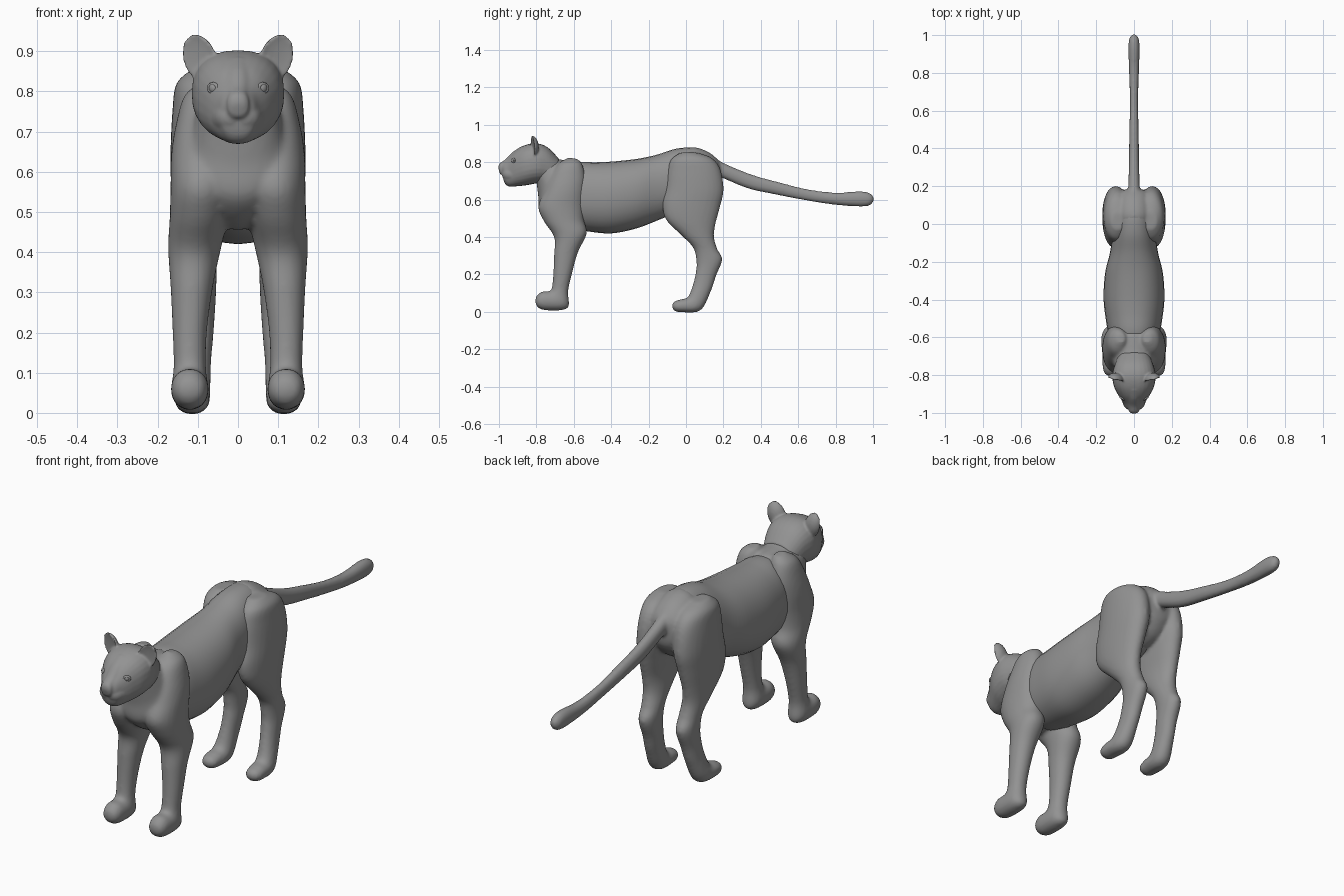
import bpy, bmesh, math
from mathutils import Vector, Matrix

SIDES, STEPS = 28, 5

fur = bpy.data.materials.new("grey_fur")
fur.diffuse_color = (0.29, 0.29, 0.29, 1)


def finish(bm, name, mirror=False, voxel=0, smooth=0):
    """Make the object; with a voxel size its overlapping lofts melt into one skin."""
    bmesh.ops.recalc_face_normals(bm, faces=bm.faces)
    for f in bm.faces:
        f.smooth = True
    me = bpy.data.meshes.new(name)
    bm.to_mesh(me)
    bm.free()
    me.materials.append(fur)
    ob = bpy.data.objects.new(name, me)
    bpy.context.collection.objects.link(ob)
    if mirror:
        ob.modifiers.new("mirror", 'MIRROR').use_mirror_merge = False
    if voxel:
        rm = ob.modifiers.new("fuse", 'REMESH')
        rm.mode, rm.voxel_size, rm.use_smooth_shade = 'VOXEL', voxel, True
        sm = ob.modifiers.new("soften", 'SMOOTH')
        sm.factor, sm.iterations = .5, smooth


def spline(p, q, r, s, t):
    # Catmull-Rom blend of four rows
    return [0.5 * (2*b + (c-a)*t + (2*a-5*b+4*c-d)*t*t + (3*b-a-3*c+d)*t**3)
            for a, b, c, d in zip(p, q, r, s)]


def loft(bm, rings, pair=False, power=.95):
    """Each ring: edge A (y, z), opposite edge B (y, z), centre x, half width."""
    rows = []
    ext = [rings[0]] + rings + [rings[-1]]
    for i in range(len(rings) - 1):
        rows += [spline(*ext[i:i+4], k / STEPS) for k in range(STEPS)]
    rows.append(list(rings[-1]))
    for side in ((1, -1) if pair else (1,)):
        loops = []
        for ya, za, yb, zb, xc, rx in rows:
            a, b = Vector((xc * side, ya, za)), Vector((xc * side, yb, zb))
            mid, half = (a + b) / 2, (a - b) / 2
            loop = []
            for k in range(SIDES):
                t = 2 * math.pi * k / SIDES
                c, s = [math.copysign(abs(v) ** power, v) for v in (math.cos(t), math.sin(t))]
                loop.append(bm.verts.new(mid + half * c + Vector((rx * s, 0, 0))))
            loops.append(loop)
        for l, m in zip(loops, loops[1:]):
            for k in range(SIDES):
                n = (k + 1) % SIDES
                bm.faces.new((l[k], l[n], m[n], m[k]))
        bm.faces.new(loops[0])
        bm.faces.new(loops[-1])


# Ribcage, belly and loin
bm = bmesh.new()
loft(bm, [
    (-.66, .78, -.70, .50, 0, .08),
    (-.57, .80, -.62, .45, 0, .13),
    (-.48, .80, -.52, .43, 0, .15),
    (-.38, .805, -.40, .42, 0, .161),
    (-.25, .82, -.27, .445, 0, .153),
    (-.15, .842, -.15, .49, 0, .127),
    (-.05, .873, -.03, .54, 0, .112),
    (.05, .876, .06, .57, 0, .10),
    (.12, .84, .12, .62, 0, .07)], power=.92)
finish(bm, "torso")

# Neck and chest, flowing into shoulders, forelegs and paws
bm = bmesh.new()
loft(bm, [
    (-.76, .86, -.80, .70, 0, .085),
    (-.69, .82, -.79, .62, 0, .107),
    (-.63, .81, -.78, .53, 0, .125),
    (-.58, .80, -.69, .46, 0, .125),
    (-.54, .76, -.60, .46, 0, .10)])
loft(bm, [
    (-.63, .825, -.58, .818, .07, .022),
    (-.685, .79, -.555, .79, .083, .050),
    (-.725, .72, -.537, .72, .089, .065),
    (-.76, .64, -.537, .65, .090, .076),
    (-.79, .56, -.543, .56, .091, .077),
    (-.76, .485, -.545, .49, .097, .073),
    (-.705, .40, -.53, .42, .108, .066),
    (-.705, .31, -.577, .32, .115, .053),
    (-.71, .20, -.608, .21, .12, .043),
    (-.718, .125, -.630, .11, .12, .040),
    (-.737, .11, -.632, .02, .12, .046),
    (-.77, .109, -.74, .008, .12, .046),
    (-.797, .088, -.79, .022, .12, .034),
    (-.806, .066, -.806, .05, .12, .008)], True)
finish(bm, "forequarters", voxel=.008, smooth=8)

# Rump flowing into haunches, hocks, hind paws and the tail root
bm = bmesh.new()
loft(bm, [
    (.0, .87, .0, .58, 0, .10),
    (.05, .88, .06, .57, 0, .112),
    (.12, .855, .13, .60, 0, .10),
    (.172, .81, .175, .66, 0, .07),
    (.185, .76, .185, .70, 0, .02)])
loft(bm, [
    (-.03, .852, .06, .852, .085, .035),
    (-.08, .815, .14, .822, .091, .063),
    (-.10, .75, .185, .76, .092, .071),
    (-.11, .66, .201, .65, .097, .071),
    (-.126, .57, .182, .56, .102, .065),
    (-.105, .49, .158, .47, .106, .056),
    (-.025, .41, .150, .40, .103, .050),
    (.04, .34, .168, .335, .098, .045),
    (.056, .26, .194, .28, .098, .042),
    (.05, .20, .160, .19, .10, .039),
    (.035, .14, .133, .11, .105, .038),
    (.01, .08, .078, .008, .112, .043),
    (-.03, .067, -.02, -.002, .115, .042),
    (-.064, .055, -.06, .005, .115, .032),
    (-.075, .036, -.075, .024, .115, .008)], True)
loft(bm, [
    (.02, .875, .02, .74, 0, .04),
    (.12, .848, .13, .735, 0, .037),
    (.20, .797, .18, .722, 0, .031),
    (.35, .735, .33, .66, 0, .027),
    (.50, .693, .485, .626, 0, .025),
    (.65, .656, .64, .596, 0, .022),
    (.80, .638, .79, .573, 0, .026),
    (.93, .645, .93, .563, 0, .030),
    (.985, .634, .985, .57, 0, .024),
    (1.005, .612, 1.005, .596, 0, .008)])
finish(bm, "hindquarters_and_tail", voxel=.008, smooth=8)

# Head: skull tapering into the muzzle
bm = bmesh.new()
loft(bm, [
    (-.988, .772, -.982, .735, 0, .014),
    (-.98, .795, -.970, .69, 0, .040),
    (-.95, .822, -.945, .670, 0, .056),
    (-.91, .863, -.90, .672, 0, .084),
    (-.86, .892, -.855, .677, 0, .107),
    (-.80, .902, -.80, .687, 0, .115),
    (-.74, .88, -.75, .69, 0, .102),
    (-.68, .82, -.70, .66, 0, .08)], power=.85)
# Nose bridge and pad
loft(bm, [
    (-1.004, .772, -.999, .752, 0, .012),
    (-.996, .794, -.988, .733, 0, .027),
    (-.965, .816, -.95, .74, 0, .030),
    (-.925, .856, -.91, .76, 0, .036),
    (-.88, .885, -.88, .80, 0, .040)], power=.85)
# Lip pads
loft(bm, [
    (-.985, .742, -.982, .722, .018, .010),
    (-.973, .762, -.968, .708, .022, .027),
    (-.94, .772, -.94, .70, .027, .036),
    (-.90, .765, -.90, .70, .035, .040)], True)
# Cupped ears: flattened spheres with the front half pushed in
for side in (1, -1):
    ear = bmesh.ops.create_uvsphere(bm, u_segments=28, v_segments=18, radius=1)["verts"]
    place = (Matrix.Translation((.094 * side, -.815, .882))
             @ Matrix.Rotation(math.radians(20 * side), 4, 'Y')
             @ Matrix.Rotation(math.radians(14 * side), 4, 'Z')
             @ Matrix.Diagonal((.043, .036, .063, 1)))
    for v in ear:
        x, y, z = v.co
        v.co = place @ Vector((x, (y if y > 0 else -.2 * y) - .25, z))
finish(bm, "head_and_ears", voxel=.005, smooth=6)

# Eyes with raised lids
eye_frame = Matrix.Translation((.058, -.918, .808)) @ Matrix.Rotation(math.radians(35), 4, 'Z')
bm = bmesh.new()
bmesh.ops.create_uvsphere(bm, u_segments=20, v_segments=12, radius=.015, matrix=eye_frame)
finish(bm, "eye", True)

bm = bmesh.new()
grid = [[bm.verts.new(((.013 + .005*math.cos(b)) * math.cos(a), -.007 - .005*math.sin(b),
                       (.010 + .005*math.cos(b)) * math.sin(a)))
         for b in [k * math.pi / 4 for k in range(8)]]
        for a in [k * math.pi / 10 for k in range(20)]]
for i in range(20):
    for j in range(8):
        g, h, n = grid[i], grid[(i+1) % 20], (j+1) % 8
        bm.faces.new((g[j], h[j], h[n], g[n]))
bm.transform(eye_frame)
finish(bm, "eyelid", True)
